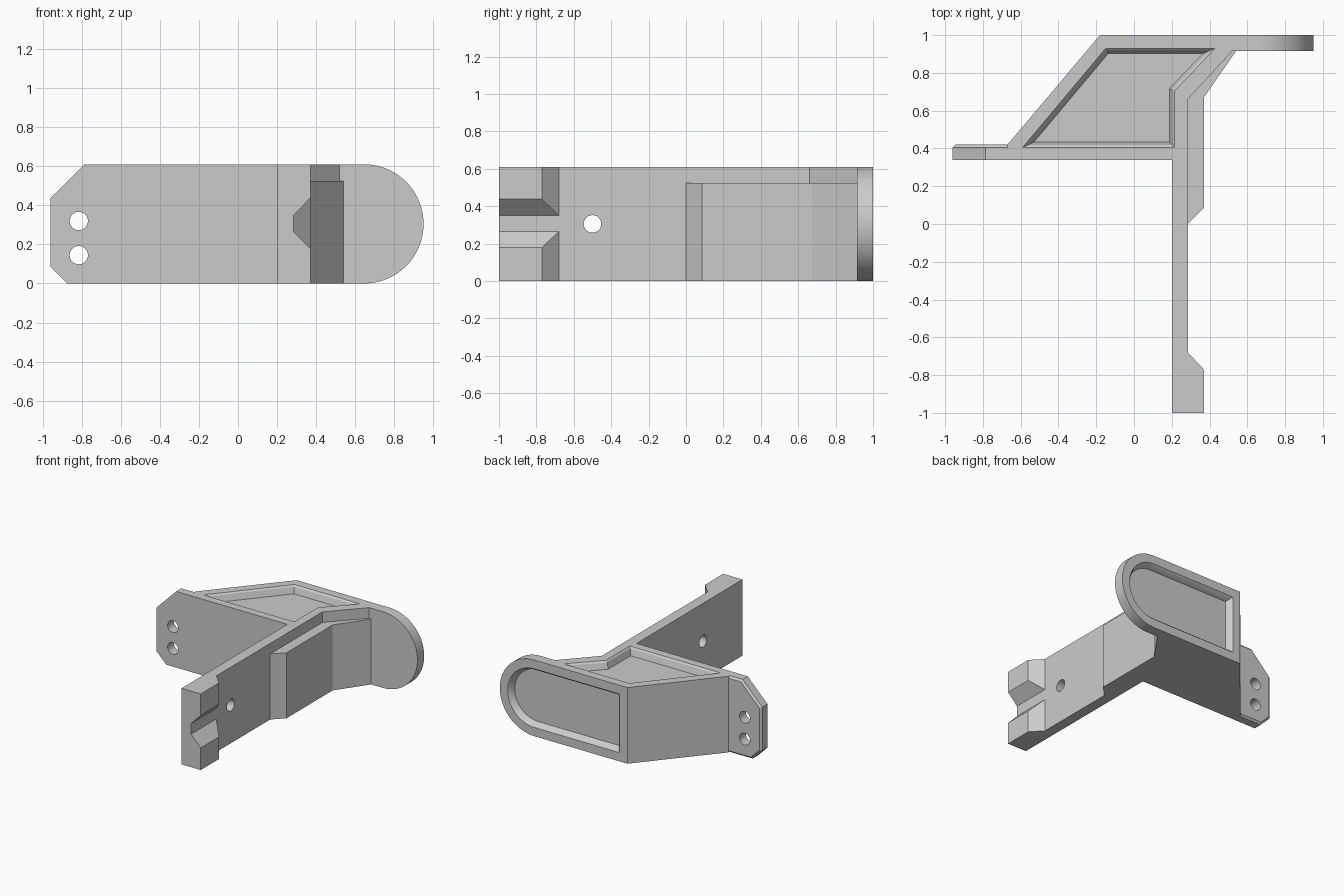
import bpy, bmesh, math
from mathutils import Vector

HEIGHT = 0.61
MID = HEIGHT / 2

cube = bpy.data.objects.get("Cube")
if cube:
    bpy.data.objects.remove(cube, do_unlink=True)

# One plain grey material
grey = bpy.data.materials.new("plain_grey")
grey.use_nodes = True
colour = (0.6, 0.6, 0.6, 1)
grey.diffuse_color = colour
grey.node_tree.nodes["Principled BSDF"].inputs["Base Color"].default_value = colour


def inset(points, distance):
    """Move every side of a counter-clockwise polygon inward."""
    pts = [Vector(p) for p in points]
    result = []
    for i, p in enumerate(pts):
        e1 = (p - pts[i - 1]).normalized()
        e2 = (pts[(i + 1) % len(pts)] - p).normalized()
        n1, n2 = Vector((-e1.y, e1.x)), Vector((-e2.y, e2.x))
        result.append(p + (n1 + n2) * distance / (1 + n1.dot(n2)))
    return result


def loft(name, axis, rings):
    """Closed solid through (outline, depth) rings stacked along an axis."""
    place = {"x": lambda a, b, d: (d, a, b),
             "y": lambda a, b, d: (a, d, b),
             "z": lambda a, b, d: (a, b, d)}[axis]
    bm = bmesh.new()
    loops = [[bm.verts.new(place(p[0], p[1], d)) for p in pts] for pts, d in rings]
    bm.faces.new(loops[0])
    bm.faces.new(loops[-1])
    for low, high in zip(loops, loops[1:]):
        for i in range(len(low)):
            bm.faces.new((low[i - 1], low[i], high[i], high[i - 1]))
    bmesh.ops.recalc_face_normals(bm, faces=bm.faces)
    mesh = bpy.data.meshes.new(name)
    bm.to_mesh(mesh)
    bm.free()
    mesh.materials.append(grey)
    obj = bpy.data.objects.new(name, mesh)
    bpy.context.collection.objects.link(obj)
    return obj


def prism(name, axis, points, start, end):
    return loft(name, axis, [(points, start), (points, end)])


def arc(cx, cy, radius, start, end, steps):
    angles = [math.radians(start + (end - start) * i / steps) for i in range(steps + 1)]
    return [(cx + radius * math.cos(a), cy + radius * math.sin(a)) for a in angles]


def combine(target, tool, operation):
    """Apply a boolean, then drop the tool object."""
    mod = target.modifiers.new(operation.lower(), "BOOLEAN")
    mod.operation, mod.object, mod.solver = operation, tool, "EXACT"
    bpy.context.view_layer.objects.active = target
    bpy.ops.object.modifier_apply(modifier=mod.name)
    bpy.data.objects.remove(tool, do_unlink=True)


# Plan outline: wedge body, long arm with its thick end, side pad, rounded plate
plan = [(-0.67, 0.34), (0.2, 0.34), (0.2, -1), (0.37, -1), (0.37, -0.77),
        (0.285, -0.68), (0.285, 0), (0.37, 0.085), (0.37, 0.67), (0.54, 0.915),
        (1.1, 0.915), (1.1, 1), (-0.18, 1), (-0.67, 0.42)]
bracket = prism("bracket", "z", plan, -0.2, 0.8)

# Front silhouette trims the height and rounds the plate end
silhouette = [(-1.2, HEIGHT), (-1.2, 0)] + arc(0.645, MID, MID, -90, 90, 48)
combine(bracket, prism("silhouette", "y", silhouette, -1.5, 1.5), "INTERSECT")

# Side pad stops below the top edge
step = [(0.285, 0), (0.285, 0.66), (0.52, 0.915), (0.65, 0.915), (0.65, -0.1)]
combine(bracket, prism("pad_step", "z", step, 0.525, 0.8), "DIFFERENCE")

# Mounting tab with cut corners and a chamfered back edge
tab = [(-0.67, 0), (-0.67, HEIGHT), (-0.785, HEIGHT), (-0.96, 0.435),
       (-0.96, 0.085), (-0.875, 0)]
tab_back = inset(tab, 0.015)
for p in tab_back[:2]:
    p.x = -0.67
combine(bracket, loft("mounting_tab", "y",
                      [(tab, 0.34), (tab, 0.405), (tab_back, 0.42)]), "UNION")

# Bolt holes in the tab and the arm
for z in (0.145, 0.32):
    hole = arc(-0.815, z, 0.047, 0, 345, 23)
    combine(bracket, prism("tab_hole", "y", hole, 0.2, 0.5), "DIFFERENCE")
hole = arc(-0.5, MID, 0.047, 0, 345, 23)
combine(bracket, prism("arm_hole", "x", hole, 0.1, 0.4), "DIFFERENCE")

# Flared slot across the thick end of the arm
slot = [(0.285, 0.265), (0.4, 0.147), (0.4, 0.468), (0.285, 0.35)]
combine(bracket, prism("arm_slot", "y", slot, -1.1, -0.6), "DIFFERENCE")


def pocket(name, axis, outline, surface, depth):
    """Cut a shallow recess with a chamfered rim and drafted walls."""
    rings = [(outline, surface + 0.1), (outline, surface),
             (inset(outline, 0.012), surface - 0.012),
             (inset(outline, 0.028), surface - depth)]
    combine(bracket, loft(name, axis, rings), "DIFFERENCE")


# Top pocket and rounded pocket on the back of the plate
pocket("top_pocket", "z", [(-0.59, 0.405), (0.215, 0.405), (0.215, 0.705),
                           (0.43, 0.93), (-0.15, 0.93)], HEIGHT, 0.06)
pocket("back_pocket", "y", [(-0.11, HEIGHT - 0.07), (-0.11, 0.07)]
       + arc(0.645, MID, MID - 0.07, -90, 90, 40), 1, 0.05)

# Smooth the round surfaces, keep the edges crisp
bpy.ops.object.select_all(action="DESELECT")
bracket.select_set(True)
bpy.context.view_layer.objects.active = bracket
bpy.ops.object.shade_smooth_by_angle(angle=math.radians(25))
